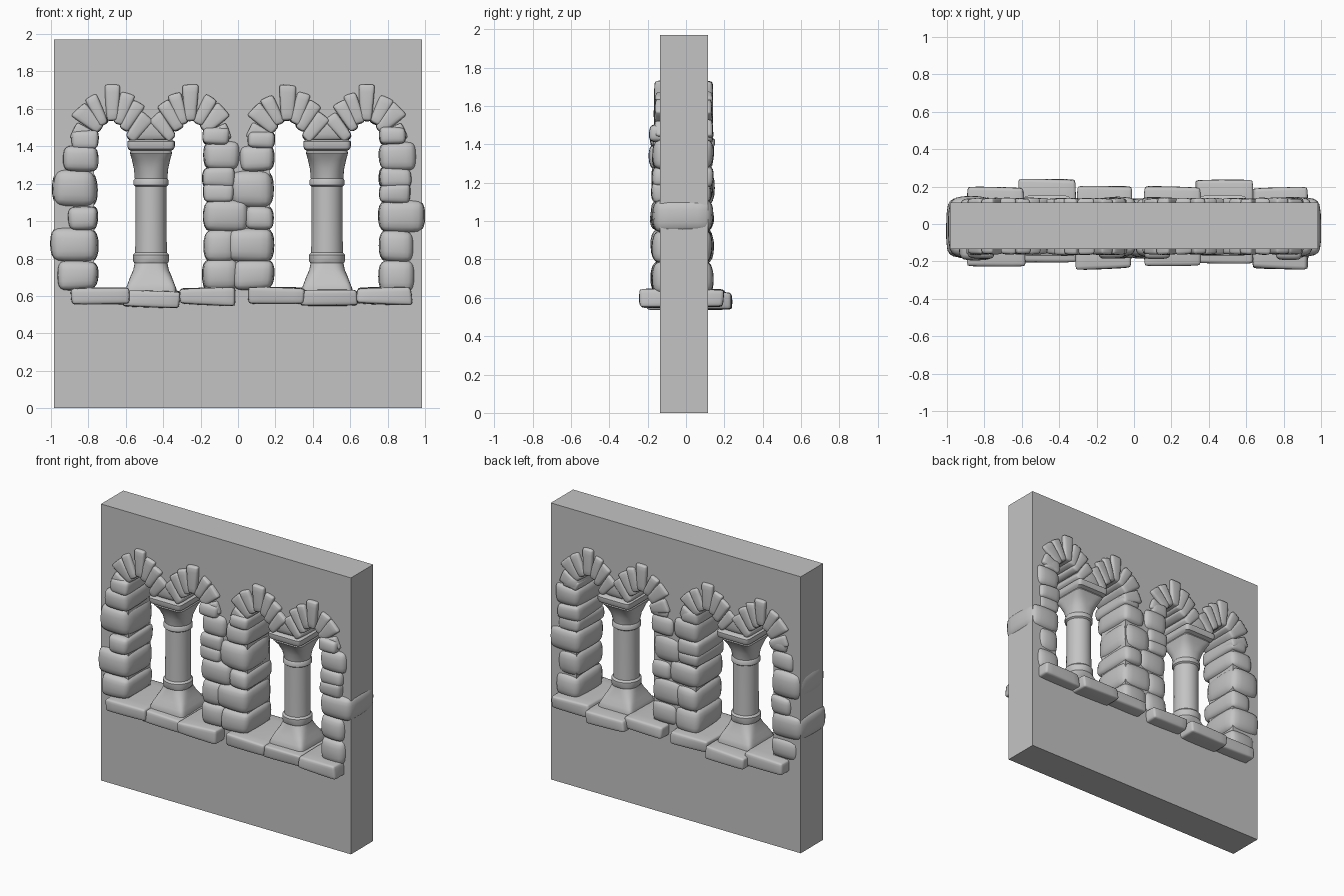
import bpy, bmesh, math, random
from mathutils import Vector, Matrix

random.seed(4)
cube = bpy.data.objects.get("Cube")
if cube:
    bpy.data.objects.remove(cube, do_unlink=True)

stone_mat = bpy.data.materials.new("grey_stone")
stone_mat.use_nodes = True
GREY = (0.55, 0.55, 0.55, 1)
stone_mat.diffuse_color = GREY
stone_mat.node_tree.nodes["Principled BSDF"].inputs["Base Color"].default_value = GREY

MID_Y = -0.01
WINDOWS = (-0.465, 0.476)


def add_object(name, mesh):
    obj = bpy.data.objects.new(name, mesh)
    bpy.context.scene.collection.objects.link(obj)
    mesh.materials.clear()
    mesh.materials.append(stone_mat)
    return obj


def stone(name, start, end, w0, w1, y0, y1, jitter=0.008, round_off=0.3):
    """Rounded block running from start to end in the xz plane."""
    a, b = Vector(start), Vector(end)
    along = (b - a).normalized()
    side = Vector((-along.y, along.x))
    bm = bmesh.new()
    bmesh.ops.create_cube(bm, size=2)
    for v in bm.verts:
        base, w = (a, w0) if v.co.x < 0 else (b, w1)
        p = base + side * v.co.z * w / 2
        y = y0 if v.co.y < 0 else y1
        v.co = Vector((p.x, y, p.y)) + Vector(
            [random.uniform(-jitter, jitter) for _ in range(3)])
    bmesh.ops.recalc_face_normals(bm, faces=bm.faces)
    size = min(w0, w1, (b - a).length)
    bmesh.ops.bevel(bm, geom=bm.edges[:], offset=size * round_off,
                    segments=2, profile=0.5, affect='EDGES', clamp_overlap=True)
    for f in bm.faces:
        f.smooth = True
    mesh = bpy.data.meshes.new(name)
    bm.to_mesh(mesh)
    bm.free()
    obj = add_object(name, mesh)
    obj.modifiers.new("soften", 'SUBSURF').levels = 1
    return obj


def loft(name, rings, cx, n=40):
    """Stack of superellipse rings: z, half width, half depth, squareness."""
    bm = bmesh.new()
    loops = []
    for z, hx, hy, power in rings:
        loop = []
        for i in range(n):
            t = 2 * math.pi * (i + 0.5) / n
            c, s = math.cos(t), math.sin(t)
            x = math.copysign(abs(c) ** (2 / power), c) * hx
            y = math.copysign(abs(s) ** (2 / power), s) * hy
            loop.append(bm.verts.new((cx + x, MID_Y + y, z)))
        loops.append(loop)
    for lo, hi in zip(loops, loops[1:]):
        for i in range(n):
            j = (i + 1) % n
            bm.faces.new((lo[i], lo[j], hi[j], hi[i]))
    bm.faces.new(loops[0][::-1])
    bm.faces.new(loops[-1])
    mesh = bpy.data.meshes.new(name)
    bm.to_mesh(mesh)
    bm.free()
    obj = add_object(name, mesh)
    bpy.ops.object.select_all(action='DESELECT')
    obj.select_set(True)
    bpy.context.view_layer.objects.active = obj
    bpy.ops.object.shade_smooth_by_angle(angle=math.radians(40))
    return obj


# Wall slab with two twin-arched openings
half_top = [(0.305, 0.6), (0.305, 1.42), (0.285, 1.5), (0.25, 1.55), (0.21, 1.57),
            (0.17, 1.55), (0.13, 1.5), (0.09, 1.46)]
opening = half_top + [(-x, z) for x, z in reversed(half_top)]
outlines = [[(-0.985, 0), (0.985, 0), (0.985, 1.97), (-0.985, 1.97)]]
outlines += [[(cx + x, z) for x, z in opening] for cx in WINDOWS]
curve = bpy.data.curves.new("wall_outline", 'CURVE')
curve.dimensions = '2D'
curve.fill_mode = 'BOTH'
curve.extrude = 0.125
for pts in outlines:
    spline = curve.splines.new('POLY')
    spline.points.add(len(pts) - 1)
    for p, (x, z) in zip(spline.points, pts):
        p.co = (x, z, 0, 1)
    spline.use_cyclic_u = True
helper = bpy.data.objects.new("wall_helper", curve)
bpy.context.scene.collection.objects.link(helper)
graph = bpy.context.evaluated_depsgraph_get()
wall_mesh = bpy.data.meshes.new_from_object(helper.evaluated_get(graph))
bpy.data.objects.remove(helper, do_unlink=True)
wall_mesh.transform(Matrix.Translation((0, MID_Y, 0)) @ Matrix.Rotation(math.pi / 2, 4, 'X'))
for poly in wall_mesh.polygons:
    poly.use_smooth = False
add_object("wall", wall_mesh)

# Jamb stones: outer edge, bottom, top
LEFT_EDGE = [(-0.505, 0.63, 0.79), (-0.54, 0.78, 0.965), (-0.45, 0.95, 1.08),
             (-0.53, 1.07, 1.28), (-0.47, 1.265, 1.405), (-0.425, 1.39, 1.48)]
RIGHT_EDGE = [(0.48, 0.62, 0.795), (0.465, 0.78, 0.955), (0.525, 0.94, 1.115),
              (0.45, 1.1, 1.195), (0.455, 1.18, 1.285), (0.48, 1.27, 1.425),
              (0.42, 1.41, 1.5)]

# Arch stones: inner point, outer point, outer width
ARCH = [((-0.283, 1.43), (-0.42, 1.49), 0.1), ((-0.272, 1.485), (-0.395, 1.605), 0.11),
        ((-0.249, 1.517), (-0.325, 1.665), 0.085), ((-0.211, 1.535), (-0.209, 1.73), 0.095),
        ((-0.176, 1.517), (-0.12, 1.685), 0.08), ((-0.15, 1.485), (-0.06, 1.635), 0.09),
        ((-0.118, 1.435), (-0.012, 1.565), 0.09)]

# Sill slabs: left, right, front, back, bottom, top
SILL = [(-0.43, -0.12, -0.23, 0.2, 0.55, 0.65), (-0.15, 0.16, -0.21, 0.235, 0.54, 0.63),
        (0.155, 0.455, -0.24, 0.2, 0.55, 0.65)]

# Column from plinth to abacus: height, half width, half depth, squareness
COLUMN = [(0.58, 0.135, 0.145, 9), (0.64, 0.135, 0.145, 9), (0.665, 0.125, 0.135, 9),
          (0.7, 0.112, 0.118, 6), (0.74, 0.095, 0.1, 3.5), (0.775, 0.088, 0.09, 2.4),
          (0.785, 0.097, 0.097, 2), (0.82, 0.097, 0.097, 2), (0.832, 0.085, 0.085, 2),
          (1.0, 0.083, 0.083, 2), (1.185, 0.083, 0.083, 2), (1.193, 0.094, 0.094, 2),
          (1.218, 0.094, 0.094, 2), (1.228, 0.087, 0.087, 2), (1.28, 0.092, 0.094, 2.5),
          (1.33, 0.103, 0.112, 4), (1.365, 0.113, 0.135, 8), (1.375, 0.108, 0.13, 10),
          (1.385, 0.122, 0.155, 12), (1.4, 0.127, 0.162, 12), (1.425, 0.127, 0.162, 12),
          (1.435, 0.115, 0.145, 10)]

for cx, where in zip(WINDOWS, ("right", "left")):
    for edge, inner, label in ((LEFT_EDGE, -0.28, "a"), (RIGHT_EDGE, 0.275, "b")):
        for i, (outer, z0, z1) in enumerate(edge):
            mid, tall = (z0 + z1) / 2, z1 - z0 + 0.012
            stone(f"{where}_jamb_stone_{label}{i}", (cx + outer, mid), (cx + inner, mid),
                  tall, tall, random.uniform(-0.195, -0.175), random.uniform(0.135, 0.15))
    for sign, label in ((1, "a"), (-1, "b")):
        for i, (p, q, w) in enumerate(ARCH):
            stone(f"{where}_arch_stone_{label}{i}", (cx + sign * p[0], p[1]),
                  (cx + sign * q[0], q[1]), 0.065, w, -0.165, 0.14, 0.005)
    stone(f"{where}_spandrel_stone", (cx, 1.42), (cx, 1.56), 0.22, 0.13, -0.155, 0.13, 0.004)
    for i, (x0, x1, y0, y1, z0, z1) in enumerate(SILL):
        mid = (z0 + z1) / 2
        stone(f"{where}_sill_slab_{i}", (cx + x0, mid), (cx + x1, mid),
              z1 - z0, z1 - z0, y0, y1, 0.01, 0.2)
    loft(f"{where}_column", COLUMN, cx)
